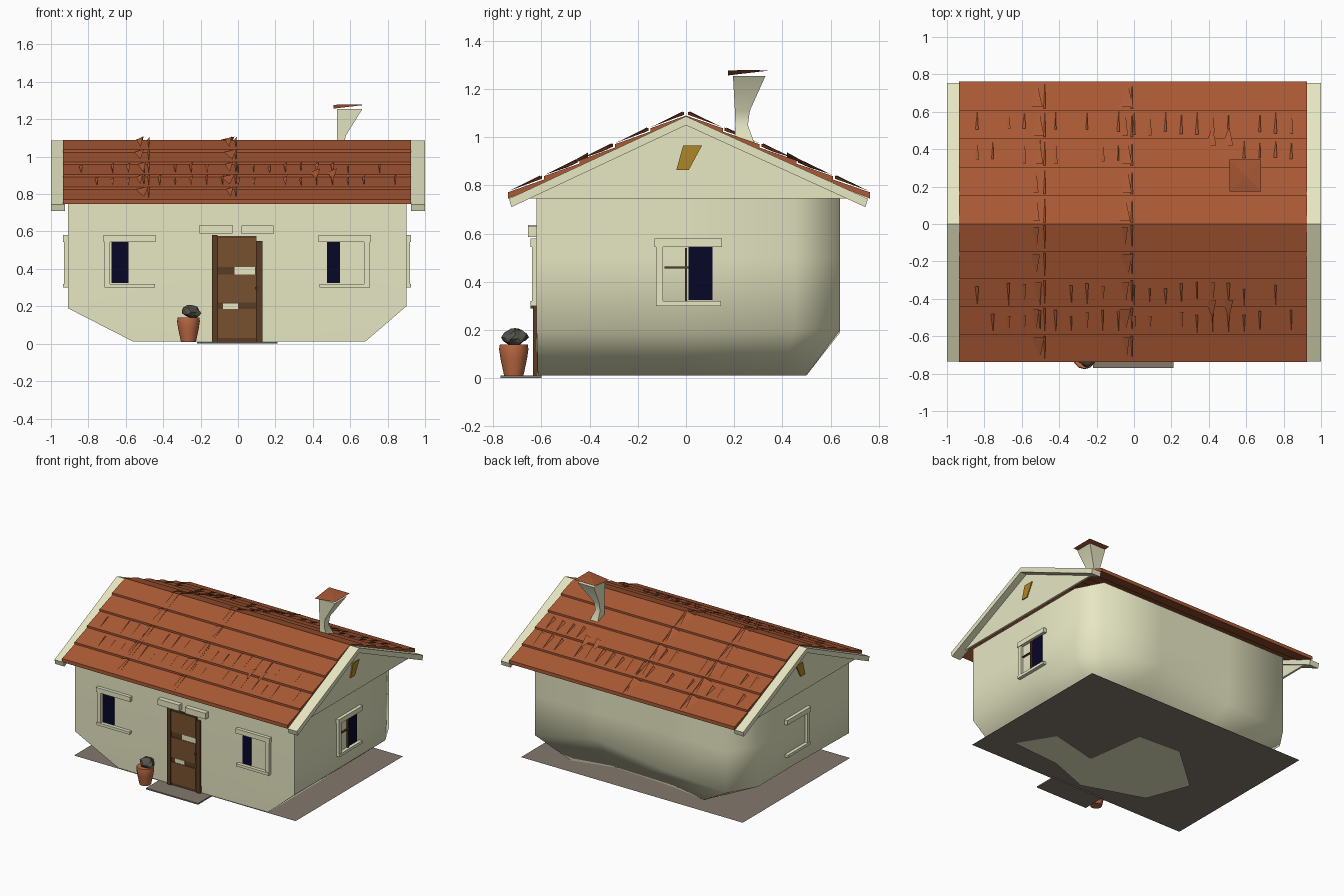
import bpy, bmesh, math, random
from mathutils import Vector

random.seed(4)
if "Cube" in bpy.data.objects:
    bpy.data.objects.remove(bpy.data.objects["Cube"], do_unlink=True)


def material(name, r, g, b):
    m = bpy.data.materials.new(name)
    m.use_nodes = True
    m.diffuse_color = (r, g, b, 1)
    bsdf = m.node_tree.nodes["Principled BSDF"]
    bsdf.inputs["Base Color"].default_value = (r, g, b, 1)
    bsdf.inputs["Roughness"].default_value = 0.8
    return m


PLASTER = material("cream plaster", 0.83, 0.83, 0.57)
TILE = material("terracotta tile", 0.40, 0.10, 0.035)
POT = material("pot clay", 0.50, 0.14, 0.055)
WOOD = material("brown wood", 0.19, 0.083, 0.03)
DARK = material("dark wood", 0.10, 0.046, 0.018)
GLASS = material("navy glass", 0.002, 0.002, 0.022)
GOLD = material("gold vent", 0.42, 0.24, 0.02)
STONE = material("grey stone", 0.23, 0.19, 0.15)
PLANT = material("grey plant", 0.09, 0.085, 0.07)


def build(name, verts, faces, mat, smooth=None, outward=True):
    mesh = bpy.data.meshes.new(name)
    mesh.from_pydata(verts, [], faces)
    if outward:
        bm = bmesh.new()
        bm.from_mesh(mesh)
        bmesh.ops.recalc_face_normals(bm, faces=bm.faces)
        bm.to_mesh(mesh)
        bm.free()
    mesh.materials.append(mat)
    ob = bpy.data.objects.new(name, mesh)
    bpy.context.collection.objects.link(ob)
    if smooth:
        bpy.ops.object.select_all(action='DESELECT')
        ob.select_set(True)
        bpy.context.view_layer.objects.active = ob
        bpy.ops.object.shade_smooth_by_angle(angle=math.radians(smooth))
    return ob


def rings(name, loops, mat, smooth=None, caps=(True, True)):
    """Skin a list of equal-length point loops."""
    n = len(loops[0])
    verts = [p for loop in loops for p in loop]
    faces = [(k * n + i, k * n + (i + 1) % n, (k + 1) * n + (i + 1) % n, (k + 1) * n + i)
             for k in range(len(loops) - 1) for i in range(n)]
    if caps[0]:
        faces.append(tuple(reversed(range(n))))
    if caps[1]:
        faces.append(tuple(range(len(verts) - n, len(verts))))
    return build(name, verts, faces, mat, smooth)


def rect(x0, x1, y0, y1, z):
    return [(x0, y0, z), (x1, y0, z), (x1, y1, z), (x0, y1, z)]


def box(name, xs, ys, zs, mat):
    return rings(name, [rect(min(xs), max(xs), min(ys), max(ys), z) for z in sorted(zs)], mat)


def extrude_x(name, profile, x0, x1, mat):
    return rings(name, [[(x, y, z) for y, z in profile] for x in (x0, x1)], mat)


# Ground plate, doorstep and the worn patch beneath
build("ground_plate", rect(-0.92, 0.91, -0.62, 0.645, 0.008), [(3, 2, 1, 0)], STONE, outward=False)
box("doorstep", (-0.22, 0.21), (-0.77, -0.6), (0, 0.01), STONE)
patch = [(0.71, -0.41), (0.32, -0.44), (0, -0.56), (-0.45, -0.41), (-0.57, -0.09),
         (-0.22, 0.22), (0.12, 0.2), (0.18, -0.24), (0.55, -0.15)]
build("floor_underside", [(x, y, 0.002) for x, y in patch],
      [tuple(range(len(patch)))], PLASTER, outward=False)

# Walls: x, y, height of the undercut, then foot x and y
plan = [(-0.91, -0.62, 0.19, -0.56, -0.615), (-0.3, -0.62, 0.15, -0.3, -0.618),
        (0.3, -0.62, 0.13, 0.3, -0.618), (0.9, -0.62, 0.2, 0.68, -0.615),
        (0.9, 0, 0.2, 0.68, 0), (0.9, 0.45, 0.2, 0.66, 0.4), (0.8, 0.64, 0.2, 0.6, 0.5),
        (0.3, 0.64, 0.3, 0.3, 0.42), (-0.3, 0.64, 0.22, -0.2, 0.45),
        (-0.78, 0.64, 0.19, -0.5, 0.5), (-0.91, 0.45, 0.2, -0.55, 0.4), (-0.91, 0, 0.2, -0.56, 0)]
rings("walls", [[(fx, fy, 0.011) for _, _, _, fx, fy in plan],
                [(x, y, h) for x, y, h, _, _ in plan],
                [(x, y, 0.5) for x, y, *_ in plan],
                [(x, y, 0.76) for x, y, *_ in plan]],
      PLASTER, 85, (True, False))

# Gables, bargeboards and gable vents at both ends
board = [(-0.735, 0.745), (0, 1.087), (0.755, 0.745), (0.745, 0.71), (0, 1.05), (-0.725, 0.71)]
vent = [(-0.04, 0.865), (0.012, 0.865), (0.066, 0.965), (-0.012, 0.965)]
for s, side in ((1, "left"), (-1, "right")):
    extrude_x(side + "_gable", [(-0.66, 0.745), (0.68, 0.745), (0, 1.06)], s * 0.935, s * 0.95, PLASTER)
    extrude_x(side + "_bargeboard", board, s * 0.925, s * 1.0, PLASTER)
    extrude_x(side + "_gable_vent", vent, s * 0.949, s * 0.957, GOLD)


# Roof: overlapping tile courses, with chips and cracks lifted from them
def slope(s, t, lift):
    return s * (0.738 if s < 0 else 0.763) * t, 1.076 - 0.332 * t + lift


ROWS = 5
chip_verts = []


def chip(s, x, t0, t1, w, lift):
    for dx, t, up in ((-w, t0, 0.017), (w, t0, lift), (w * 0.3, t1, 0.028)):
        y, z = slope(s, t, up)
        chip_verts.append((x + dx, y, z + 0.004))


for s, side in ((-1, "front"), (1, "back")):
    for k in range(ROWS):
        t0, t1 = k / ROWS, (k + 1) / ROWS
        profile = [slope(s, t0, -0.004), slope(s, t1, 0.002), slope(s, t1, 0.028), slope(s, t0, 0.014)]
        extrude_x(f"{side}_tile_course_{k + 1}", profile, -0.935, 0.925, TILE)
        for x in (-0.52, -0.05):
            chip(s, x + random.uniform(-0.01, 0.01), t0 + 0.02, t1 - 0.03, random.uniform(0.015, 0.04), 0.034)
        chip(s, -0.012, t0 + 0.01, t1, 0.006, 0.03)
        chip(s, -0.478, t0 + 0.01, t1, 0.006, 0.03)
    for i in range(21):
        for row in (2, 3):
            if random.random() < 0.75:
                chip(s, -0.84 + i * 0.084, row / ROWS + 0.02 + random.uniform(0, 0.05),
                     (row + 1) / ROWS - 0.01, random.uniform(0.004, 0.012), 0.032)
    for x in (0.41, 0.5):
        chip(s, x, 0.55, 0.68, 0.03, 0.04)
build("tile_chips", chip_verts, [(i, i + 1, i + 2) for i in range(0, len(chip_verts), 3)], TILE)

# Chimney with a skewed cap
rings("chimney", [rect(0.53, 0.6, 0.2, 0.29, 0.96), rect(0.53, 0.568, 0.205, 0.257, 1.05),
                  rect(0.53, 0.575, 0.203, 0.265, 1.11), rect(0.53, 0.665, 0.195, 0.33, 1.255)], PLASTER, 40)
cap = rect(0.51, 0.68, 0.175, 0.345, 1.277)
cap[0] = (0.51, 0.175, 1.257)
build("chimney_cap", cap + [(0.595, 0.26, 1.28)], [(i, (i + 1) % 4, 4) for i in range(4)] + [(3, 2, 1, 0)], TILE)


# Windows: a wall frame maps (along, out) to the model
def on_front(us, outs):
    return us, [-0.62 - o for o in outs]


def on_left(us, outs):
    return [0.9 + o for o in outs], us


def on_right(us, outs):
    return [-0.91 - o for o in outs], us


def window(name, wall, c, post, glass, bars=False):
    def part(label, u0, u1, out, z0, z1, mat):
        xs, ys = wall((c + u0, c + u1), (-0.01, out))
        box(f"{name}_{label}", xs, ys, (z0, z1), mat)
    part("lintel", -0.14, 0.14, 0.025, 0.545, 0.58, PLASTER)
    part("sill", -0.135, 0.135, 0.025, 0.3, 0.32, PLASTER)
    part("post", post * 0.135, post * 0.105, 0.02, 0.32, 0.545, PLASTER)
    if glass:
        part("pane", glass[0], glass[1], 0.006, 0.325, 0.545, GLASS)
    if bars:
        part("upright_bar", -0.015, -0.005, 0.012, 0.32, 0.54, DARK)
        part("cross_bar", -0.1, 0.0, 0.012, 0.455, 0.463, DARK)


window("front_right_window", on_front, -0.58, -1, (-0.095, -0.005))
window("front_left_window", on_front, 0.57, 1, (-0.095, -0.025))
window("left_side_window", on_left, 0.01, -1, (0.0, 0.1), True)
window("right_side_window", on_right, 0.0, -1, None)

# Door: frame, panels, worn gaps, knob and split lintel
box("door_backing", (-0.11, 0.1), (-0.627, -0.61), (0.01, 0.575), DARK)
box("door_jamb_right", (-0.14, -0.11), (-0.636, -0.61), (0.01, 0.58), DARK)
box("door_jamb_left", (0.1, 0.13), (-0.636, -0.61), (0.01, 0.55), DARK)
for i, (z0, z1) in enumerate(((0.03, 0.185), (0.22, 0.37), (0.41, 0.565))):
    box(f"door_panel_{i + 1}", (-0.108, 0.095), (-0.634, -0.62), (z0, z1), WOOD)
box("door_upper_gap", (-0.02, 0.09), (-0.63, -0.622), (0.37, 0.41), PLASTER)
box("door_lower_gap", (-0.08, 0.0), (-0.63, -0.622), (0.185, 0.216), PLASTER)
box("door_knob", (0.09, 0.103), (-0.645, -0.63), (0.29, 0.303), DARK)
box("door_lintel_right", (-0.205, -0.03), (-0.655, -0.61), (0.59, 0.635), PLASTER)
box("door_lintel_left", (0.02, 0.19), (-0.655, -0.61), (0.587, 0.632), PLASTER)


# Flower pot with a withered plant
def circle(r, z, n=12):
    return [(-0.265 + r * math.cos(a), -0.715 + r * math.sin(a), z)
            for a in (2 * math.pi * i / n for i in range(n))]


rings("flower_pot", [circle(0.04, 0.01), circle(0.055, 0.08), circle(0.061, 0.12), circle(0.058, 0.14)], POT, 40)
bm = bmesh.new()
bmesh.ops.create_icosphere(bm, subdivisions=2, radius=1)
for v in bm.verts:
    d = v.co * random.uniform(0.75, 1.1)
    v.co = Vector((-0.25 + d.x * 0.056, -0.71 + d.y * 0.054, 0.17 + d.z * 0.036 - d.x * 0.008))
mesh = bpy.data.meshes.new("plant")
bm.to_mesh(mesh)
bm.free()
mesh.materials.append(PLANT)
bpy.context.collection.objects.link(bpy.data.objects.new("plant", mesh))
